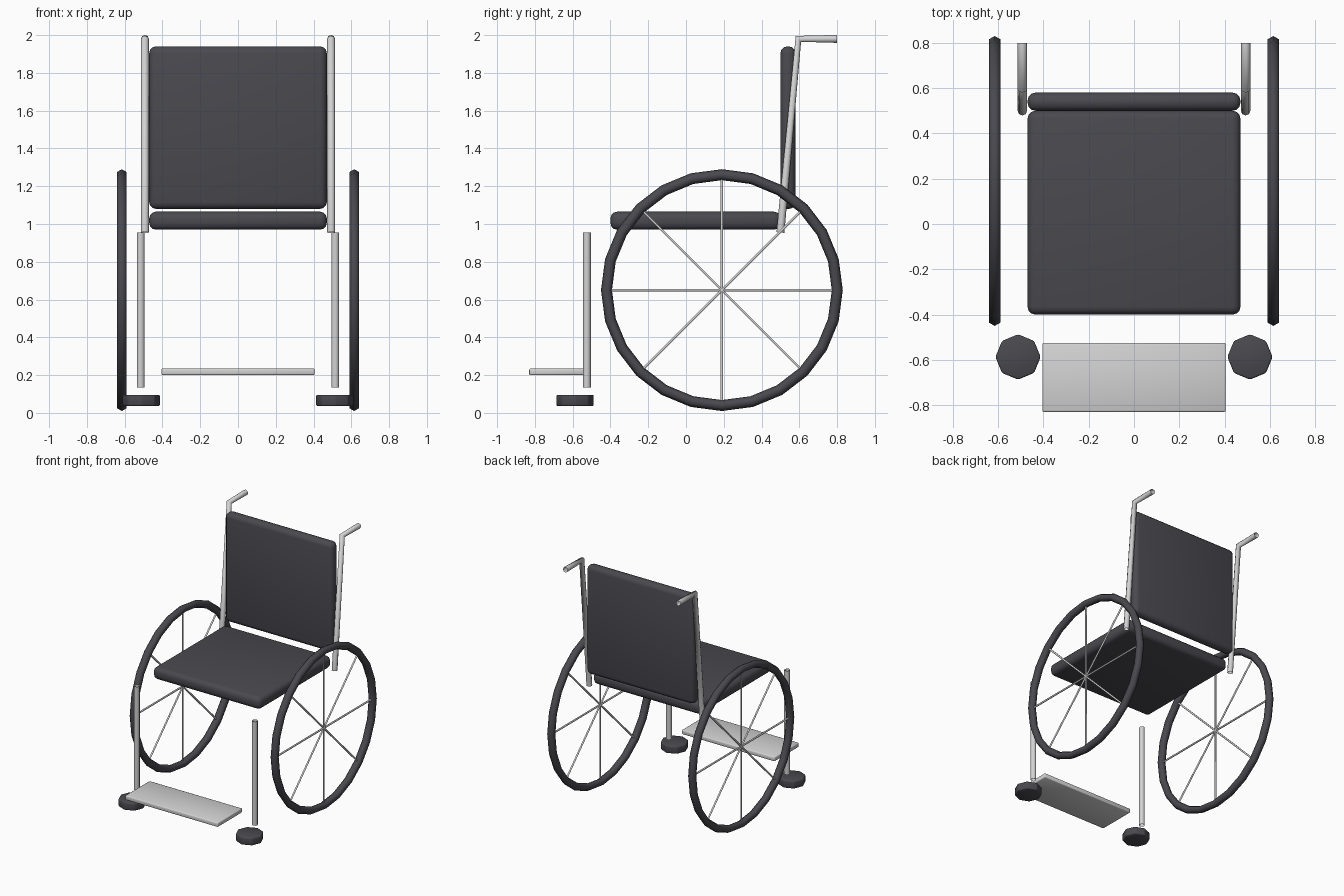
import bpy
import math
from mathutils import Vector

cube = bpy.data.objects.get("Cube")
if cube:
    bpy.data.objects.remove(cube, do_unlink=True)


def make_material(name, colour):
    mat = bpy.data.materials.new(name)
    mat.use_nodes = True
    mat.diffuse_color = colour
    mat.node_tree.nodes["Principled BSDF"].inputs["Base Color"].default_value = colour
    return mat


DARK = make_material("dark_padding", (0.068, 0.066, 0.078, 1))
METAL = make_material("pale_metal", (0.65, 0.65, 0.65, 1))


def finish(name, mat, bevel=0, segments=2):
    """Name, colour, round and smooth the active object."""
    obj = bpy.context.object
    obj.name = name
    obj.data.materials.append(mat)
    if bevel:
        mod = obj.modifiers.new("rounded_edges", "BEVEL")
        mod.width, mod.segments = bevel, segments
    bpy.ops.object.shade_smooth()
    return obj


def box(name, low, high, mat, bevel, segments):
    low, high = Vector(low), Vector(high)
    bpy.ops.mesh.primitive_cube_add(size=1, location=(low + high) / 2)
    bpy.context.object.scale = high - low
    bpy.ops.object.transform_apply(location=False, rotation=False, scale=True)
    return finish(name, mat, bevel, segments)


def tubes(name, paths, radius, mat, resolution=2):
    """Round tubing swept along straight-cornered paths."""
    curve = bpy.data.curves.new(name, "CURVE")
    curve.dimensions = "3D"
    curve.bevel_depth = radius
    curve.bevel_resolution = resolution
    for path in paths:
        spline = curve.splines.new("POLY")
        spline.points.add(len(path) - 1)
        for point, co in zip(spline.points, path):
            point.co = (*co, 1)
    curve.materials.append(mat)
    obj = bpy.data.objects.new(name, curve)
    bpy.context.collection.objects.link(obj)
    return obj


# Cushions and foot plate
box("seat", (-0.47, -0.40, 0.97), (0.47, 0.50, 1.065), DARK, 0.035, 3)
box("backrest", (-0.47, 0.50, 1.08), (0.47, 0.58, 1.94), DARK, 0.035, 3)
box("foot_plate", (-0.405, -0.83, 0.20), (0.405, -0.525, 0.235), METAL, 0.007, 2)

HUB_Y, HUB_Z, RIM = 0.19, 0.65, 0.611
for side, s in (("left", 1), ("right", -1)):
    # Back post bending into the push handle
    x = s * 0.493
    tubes(f"{side}_back_post_and_handle",
          [[(x, 0.50, 0.955), (x, 0.595, 1.98), (x, 0.80, 1.98)]], 0.021, METAL)

    # Front post
    x = s * 0.515
    tubes(f"{side}_front_post", [[(x, -0.525, 0.135), (x, -0.525, 0.955)]], 0.021, METAL)

    # Small front caster
    bpy.ops.mesh.primitive_cylinder_add(vertices=8, radius=0.1, depth=0.06,
                                        location=(s * 0.512, -0.587, 0.066))
    finish(f"{side}_caster", DARK, 0.008, 2)

    # Large wheel rim
    x = s * 0.615
    bpy.ops.mesh.primitive_torus_add(major_segments=24, minor_segments=6,
                                     major_radius=RIM, minor_radius=0.029,
                                     location=(x, HUB_Y, HUB_Z),
                                     rotation=(0, math.pi / 2, 0))
    finish(f"{side}_wheel_rim", DARK)

    # Spokes crossing the hub
    spokes = []
    for i in range(4):
        dy = RIM * math.cos(i * math.pi / 4)
        dz = RIM * math.sin(i * math.pi / 4)
        spokes.append([(x, HUB_Y - dy, HUB_Z - dz), (x, HUB_Y + dy, HUB_Z + dz)])
    tubes(f"{side}_wheel_spokes", spokes, 0.007, METAL, 1)
